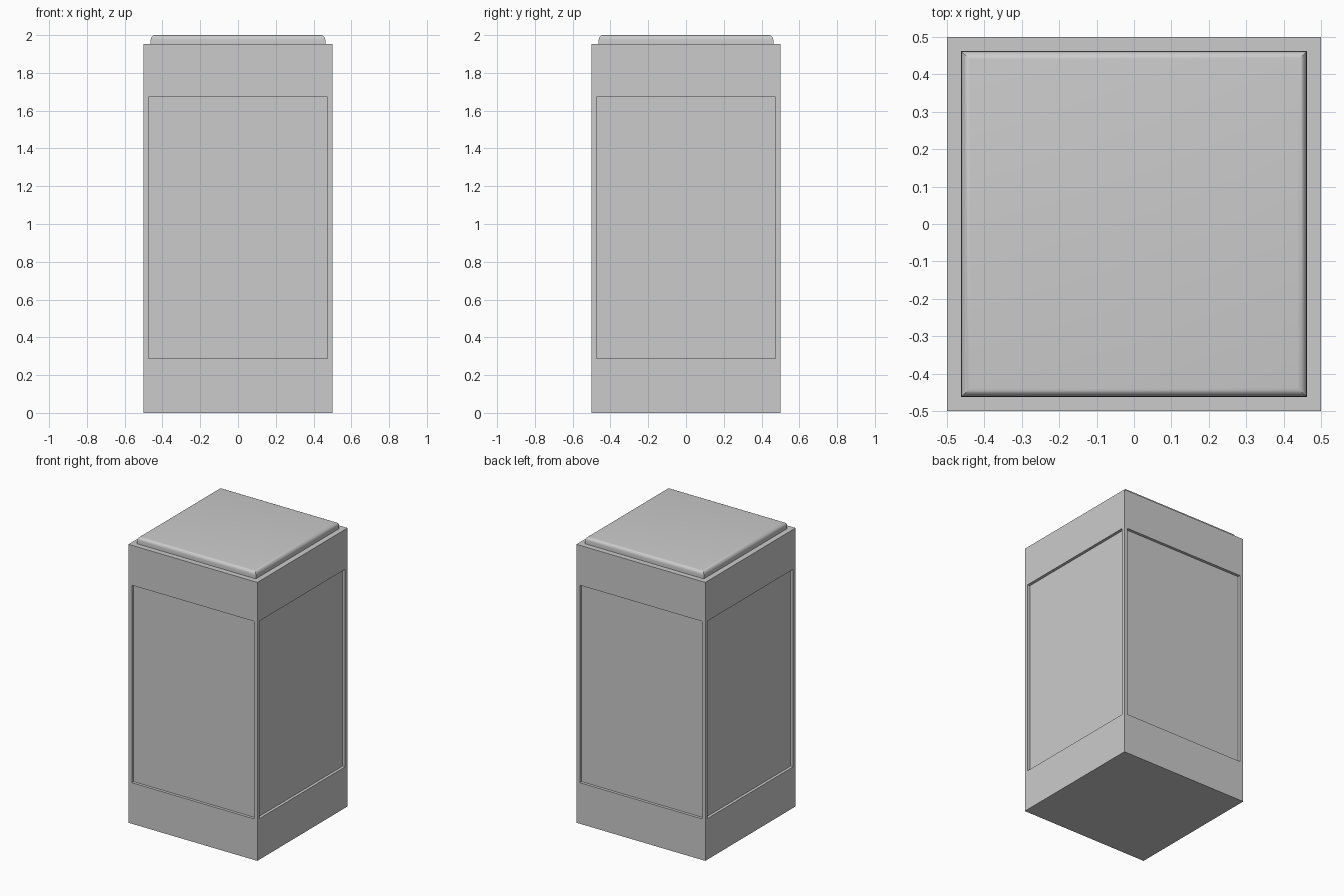
import bpy, bmesh

if "Cube" in bpy.data.objects:
    bpy.data.objects.remove(bpy.data.objects["Cube"])

HALF, BODY_TOP = 0.5, 1.953
PANEL_HALF, PANEL_LOW, PANEL_HIGH, DEPTH = 0.463, 0.288, 1.673, 0.02


def box(bm, half, z0, z1):
    bmesh.ops.create_cube(bm, size=1)
    for v in bm.verts:
        v.co.x *= 2 * half
        v.co.y *= 2 * half
        v.co.z = z1 if v.co.z > 0 else z0
    bm.normal_update()


def finish(bm, name):
    mesh = bpy.data.meshes.new(name)
    bm.to_mesh(mesh)
    bm.free()
    obj = bpy.data.objects.new(name, mesh)
    bpy.context.collection.objects.link(obj)
    return obj


# Square body with a recessed panel on each of the four sides
bm = bmesh.new()
box(bm, HALF, 0, BODY_TOP)
sides = [f for f in bm.faces if abs(f.normal.z) < 0.5]
bmesh.ops.inset_individual(bm, faces=sides, thickness=HALF - PANEL_HALF)
for f in sides:
    mid = f.calc_center_median().z
    for v in f.verts:
        v.co.z = PANEL_HIGH if v.co.z > mid else PANEL_LOW
panels = bmesh.ops.extrude_discrete_faces(bm, faces=sides)["faces"]
bm.normal_update()
for f in panels:
    bmesh.ops.translate(bm, verts=f.verts, vec=-f.normal * DEPTH)
    f.material_index = 1
body = finish(bm, "body")

# Body keeps the plain grey, panels are a lighter grey
for name, grey in (("body_grey", 0.8), ("panel_grey", 1.0)):
    mat = bpy.data.materials.new(name)
    mat.diffuse_color = (grey, grey, grey, 1)
    mat.use_nodes = True
    mat.node_tree.nodes["Principled BSDF"].inputs["Base Color"].default_value = mat.diffuse_color
    body.data.materials.append(mat)

# Lid slab with a rounded upper rim
bm = bmesh.new()
box(bm, 0.462, BODY_TOP, 2.0)
rim = [e for e in bm.edges if all(v.co.z > 1.99 for v in e.verts)]
bmesh.ops.bevel(bm, geom=rim, offset=0.024, offset_type='OFFSET', segments=5,
                profile=0.5, affect='EDGES')
lid = finish(bm, "lid")
lid.data.materials.append(bpy.data.materials["body_grey"])
bpy.context.view_layer.objects.active = lid
lid.select_set(True)
bpy.ops.object.shade_smooth_by_angle(angle=0.52)
